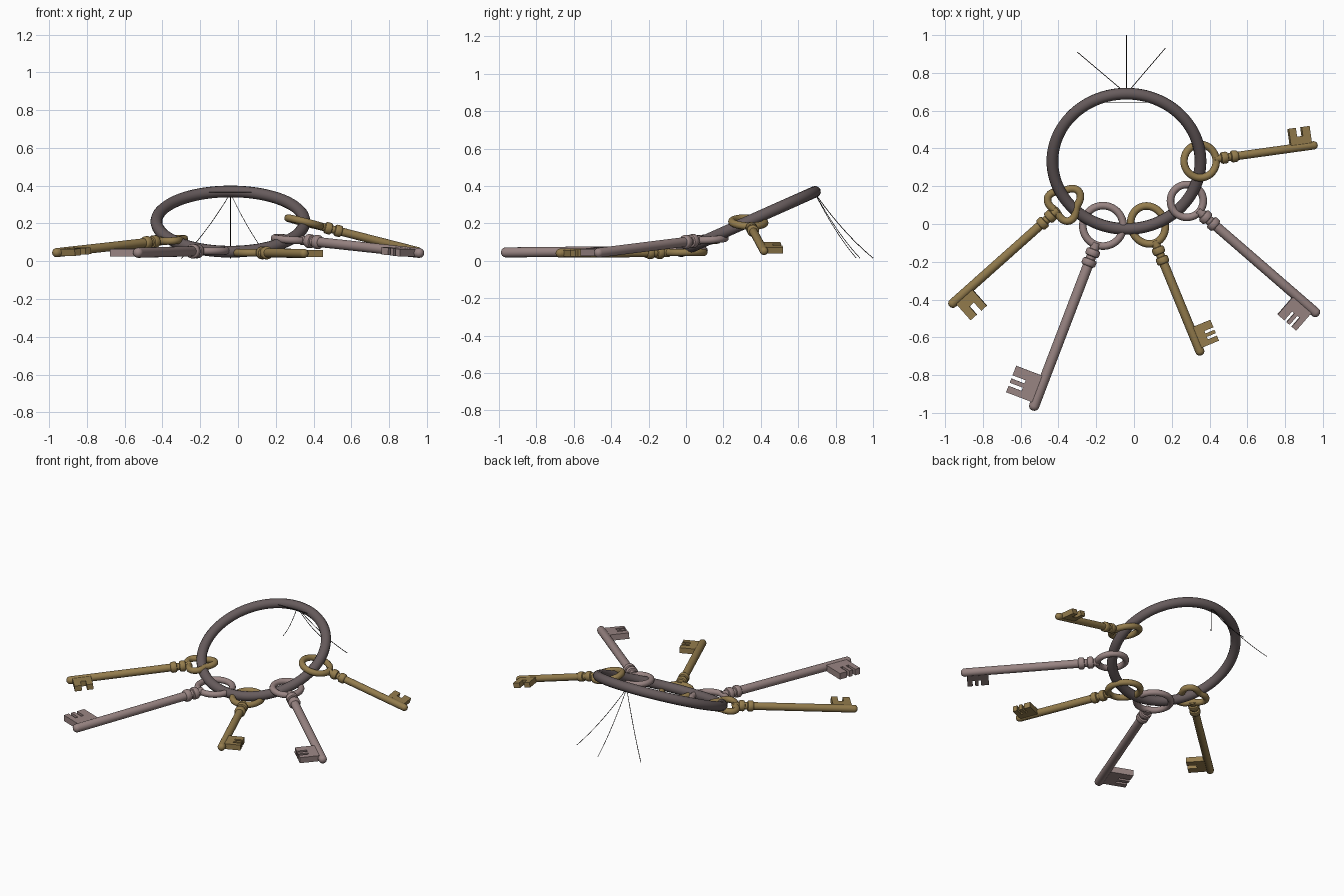
import bpy, bmesh, math
from mathutils import Matrix, Vector

if "Cube" in bpy.data.objects:
    bpy.data.objects.remove(bpy.data.objects["Cube"])


def material(name, rgb):
    m = bpy.data.materials.new(name)
    m.diffuse_color = (*rgb, 1)
    m.use_nodes = True
    m.node_tree.nodes["Principled BSDF"].inputs["Base Color"].default_value = m.diffuse_color
    return m


IRON = material("dark_iron", (0.135, 0.106, 0.108))
BRASS = material("old_brass", (0.30, 0.205, 0.075))
SILVER = material("dull_silver", (0.32, 0.235, 0.228))
WIRE = material("wire_black", (0.03, 0.025, 0.025))


def finish(ob, mat, matrix=Matrix(), angle=40):
    ob.data.materials.clear()
    ob.data.materials.append(mat)
    ob.matrix_world = matrix
    bpy.ops.object.select_all(action='DESELECT')
    ob.select_set(True)
    bpy.context.view_layer.objects.active = ob
    bpy.ops.object.shade_smooth_by_angle(angle=math.radians(angle))


def mesh_object(name, bm):
    bmesh.ops.recalc_face_normals(bm, faces=bm.faces)
    me = bpy.data.meshes.new(name)
    bm.to_mesh(me)
    bm.free()
    ob = bpy.data.objects.new(name, me)
    bpy.context.collection.objects.link(ob)
    return ob


def tube(name, points, radius, mat, matrix=Matrix(), closed=False, res=3):
    """Round tube swept along a path, turned into a mesh."""
    cu = bpy.data.curves.new(name, 'CURVE')
    cu.dimensions = '3D'
    cu.bevel_depth = radius
    cu.bevel_resolution = res
    cu.use_fill_caps = not closed
    sp = cu.splines.new('POLY')
    sp.points.add(len(points) - 1)
    for p, co in zip(sp.points, points):
        p.co = (*co, 1)
    sp.use_cyclic_u = closed
    ob = bpy.data.objects.new(name, cu)
    bpy.context.collection.objects.link(ob)
    bpy.ops.object.select_all(action='DESELECT')
    ob.select_set(True)
    bpy.context.view_layer.objects.active = ob
    bpy.ops.object.convert(target='MESH')
    finish(bpy.context.view_layer.objects.active, mat, matrix, 60)


def loop(rx, ry, lobe=0.0, n=64):
    """Closed oval path, optionally with three lobes."""
    pts = []
    for i in range(n):
        a = 2 * math.pi * i / n
        k = 1 + lobe * math.cos(3 * a)
        pts.append((-rx * k * math.cos(a), ry * k * math.sin(a), 0))
    return pts


def lathe(name, profile, mat, matrix, segs=20):
    """Profile of (position along x, radius) spun round the x axis."""
    bm = bmesh.new()
    vs = [bm.verts.new((x, r, 0)) for x, r in profile]
    es = [bm.edges.new(p) for p in zip(vs, vs[1:])]
    bmesh.ops.spin(bm, geom=vs + es, axis=(1, 0, 0), cent=(0, 0, 0),
                   angle=2 * math.pi, steps=segs, use_duplicate=False)
    bmesh.ops.remove_doubles(bm, verts=bm.verts, dist=1e-5)
    finish(mesh_object(name, bm), mat, matrix)


def bit(name, tip, width, reach, slots, side, thick, mat, matrix):
    """Flat toothed plate; slots are (start, end, depth) as fractions."""
    x0 = tip - width
    outline = [(x0, 0), (x0, reach)]
    for a, b, d in slots:
        outline += [(x0 + a * width, reach), (x0 + a * width, reach * (1 - d)),
                    (x0 + b * width, reach * (1 - d)), (x0 + b * width, reach)]
    outline += [(tip, reach), (tip, 0)]
    bm = bmesh.new()
    f = bm.faces.new([bm.verts.new((x, side * y, -thick / 2)) for x, y in outline])
    out = bmesh.ops.extrude_face_region(bm, geom=[f])
    bmesh.ops.translate(bm, vec=(0, 0, thick),
                        verts=[v for v in out['geom'] if isinstance(v, bmesh.types.BMVert)])
    finish(mesh_object(name, bm), mat, matrix, 20)


def key(name, bow, end, rx, ry, lobe, r, bw, reach, slots, side, mat):
    bow, end = Vector(bow), Vector(end)
    x = (end - bow).normalized()
    y = Vector((0, 0, 1)).cross(x).normalized()
    z = x.cross(y)
    m = Matrix((x, y, z)).transposed().to_4x4()
    m.translation = bow
    length = (end - bow).length
    t = 0.02
    # bow
    tube(name + "_bow", loop(rx - t, ry - t, lobe), t, mat, m, True)
    # shaft with two collars and a rounded tip
    s = rx * (1 - lobe) - 0.03
    c, n = r * 1.42, r * 0.95
    prof = [(s, 0), (s, n), (s + .035, n), (s + .038, c * .9), (s + .045, c),
            (s + .065, c), (s + .072, c * .9), (s + .075, n), (s + .09, n),
            (s + .093, c * .9), (s + .10, c), (s + .12, c), (s + .127, c * .9),
            (s + .13, r), (length - r * .1, r)]
    prof += [(length - r * .1 + r * .9 * math.sin(a), r * math.cos(a))
             for a in (math.radians(d) for d in (25, 50, 70))]
    prof.append((length + r * .8, 0))
    lathe(name + "_shaft", prof, mat, m)
    # toothed bit
    bit(name + "_bit", length - r * .7, bw, reach, slots, side, r * 1.5, mat, m)


# main ring, leaning up toward the back
lean = Matrix.Translation((-0.04, 0.332, 0.21)) @ Matrix.Rotation(math.radians(24), 4, 'X')
tube("main_ring", loop(0.392, 0.392, n=96), 0.031, IRON, lean, True, 4)

# keys
COMB = [(.36, .48, .45), (.64, .76, .45)]
NOTCH = [(.34, .62, .45)]
key("left_brass_key", (-.365, .11, .112), (-.963, -.423, .045), .10, .10, .2,
    .024, .115, .13, NOTCH, 1, BRASS)
key("left_silver_key", (-.164, -.01, .055), (-.53, -.967, .045), .127, .127, 0,
    .027, .15, .165, COMB, -1, SILVER)
key("middle_brass_key", (.074, -.005, .045), (.35, -.677, .041), .122, .11, 0,
    .024, .12, .115, COMB, 1, BRASS)
key("right_silver_key", (.28, .122, .117), (.963, -.47, .043), .107, .107, 0,
    .026, .13, .14, COMB, -1, SILVER)
key("right_brass_key", (.35, .333, .207), (.955, .417, .052), .108, .108, 0,
    .022, .115, .105, NOTCH, 1, BRASS)

# thin wires drooping from the back of the ring to the floor
top = Vector((-0.04, 0.69, 0.36))
for i, (ex, ey) in enumerate([(-.30, .91), (-.04, 1.0), (.165, .93)]):
    pts = []
    for k in range(13):
        u = k / 12
        p = top.lerp(Vector((ex, ey, 0.015)), u)
        p.z -= 0.09 * u * (1 - u)
        pts.append(p)
    tube("wire_%d" % (i + 1), pts, 0.002, WIRE, res=0)
tube("wire_cross", [(-.165, .645, .365), (.085, .645, .365)], 0.002, WIRE, res=0)
